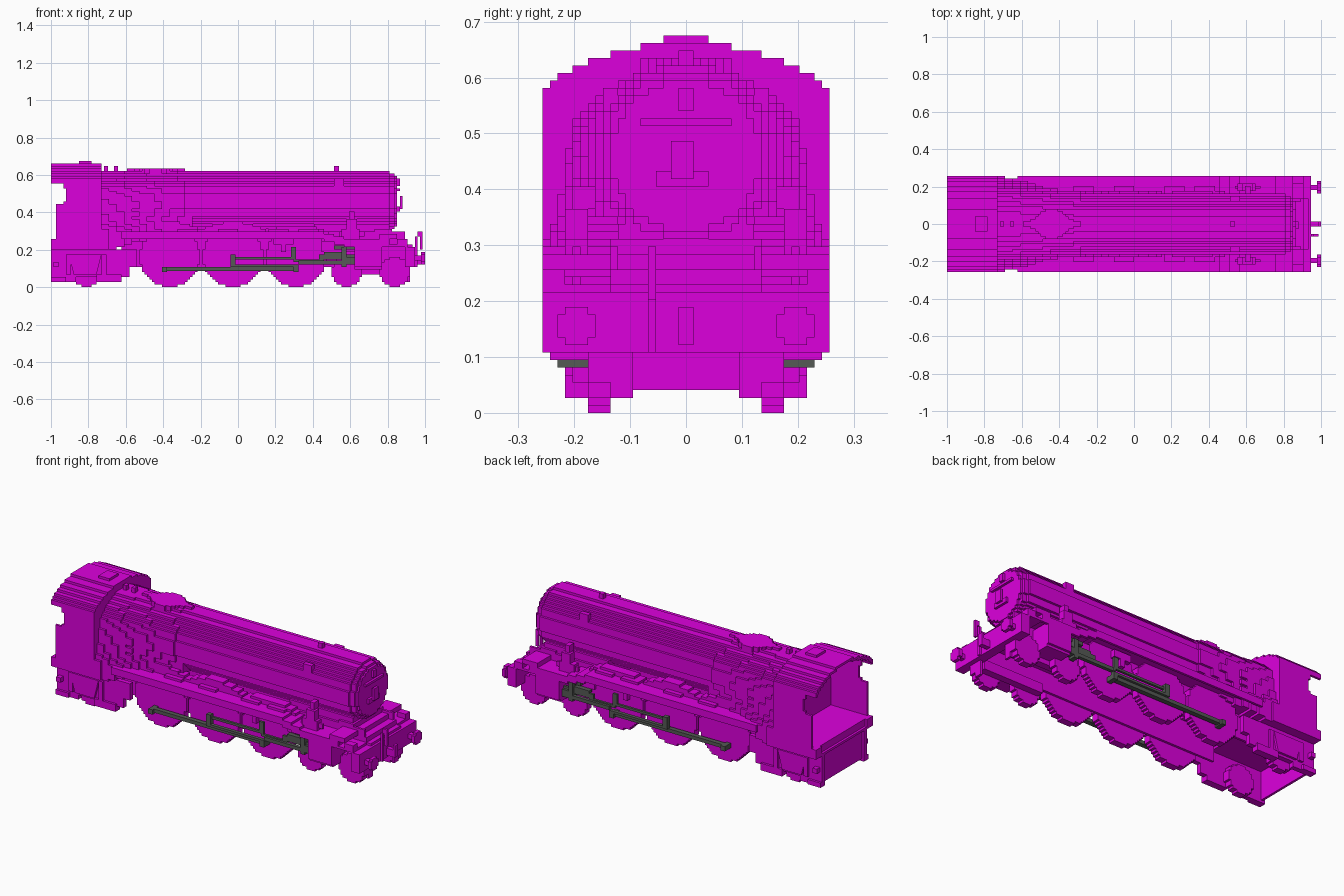
import bpy, bmesh, math

if "Cube" in bpy.data.objects:
    bpy.data.objects.remove(bpy.data.objects["Cube"], do_unlink=True)

CELL = 2 / 148          # everything is laid out on a grid of small cells
HALF = 74


def material(name, color):
    m = bpy.data.materials.new(name)
    m.use_nodes = True
    m.diffuse_color = color
    m.node_tree.nodes["Principled BSDF"].inputs["Base Color"].default_value = color
    return m


MAGENTA = material("magenta body", (0.72, 0.0, 0.72, 1))
GREY = material("grey metal", (0.09, 0.1, 0.09, 1))


def tidy(pts):
    return [p for i, p in enumerate(pts) if p != pts[i - 1]]


def stair(rows, base, centre=0):
    """Closed stepped outline from one half width per cell row."""
    side = [(h, base + i + k) for i, h in enumerate(rows) for k in (0, 1)]
    return tidy([(centre + h, z) for h, z in side] + [(centre - h, z) for h, z in reversed(side)])


def disc_rows(r):
    return [max(1, round(math.sqrt(r * r - (k + 0.5 - r) ** 2))) for k in range(2 * r)]


def box(x0, x1, y0, y1, z0, z1):
    return ("x", [(y0, z0), (y1, z0), (y1, z1), (y0, z1)], x0, x1)


def wheel(x, r):
    return ("y", stair(disc_rows(r), 0, x), 10, 13)


def part(name, mat, solids, mirror=False):
    """Extrude each outline along its axis and join them in one object."""
    bm = bmesh.new()
    for axis, pts, a, b in solids:
        place = {"x": lambda p, q, t: (t - HALF, p, q),
                 "y": lambda p, q, t: (p - HALF, t, q),
                 "z": lambda p, q, t: (p - HALF, q, t)}[axis]
        lo = [bm.verts.new([c * CELL for c in place(p, q, a)]) for p, q in pts]
        hi = [bm.verts.new([c * CELL for c in place(p, q, b)]) for p, q in pts]
        bm.faces.new(lo)
        bm.faces.new(hi)
        for i in range(len(pts)):
            bm.faces.new((lo[i - 1], lo[i], hi[i], hi[i - 1]))
    bmesh.ops.recalc_face_normals(bm, faces=bm.faces[:])
    me = bpy.data.meshes.new(name)
    bm.to_mesh(me)
    bm.free()
    me.materials.append(mat)
    ob = bpy.data.objects.new(name, me)
    bpy.context.collection.objects.link(ob)
    if mirror:
        mod = ob.modifiers.new("Mirror", "MIRROR")
        mod.use_axis = (False, True, False)
    return ob


# Boiler and smokebox with its stepped door
BOILER = disc_rows(12)
part("boiler", MAGENTA, [("x", stair(BOILER, 22), 56, 134)])
part("smokebox_door", MAGENTA, [
    ("x", stair(disc_rows(11), 23), 134, 136),
    ("x", stair(disc_rows(10), 24), 136, 137),
    box(137, 138, -6, 6, 38, 39), box(137, 138, -1, 1, 40, 43),
    box(137, 138, -4, 3, 30, 32), box(138, 139, -2, 1, 31, 36)])
part("smokebox_saddle", MAGENTA, [box(104, 134, -9, 9, 16, 25)])
part("smokebox_patch", MAGENTA, [box(112, 116, 9, 11, 38, 43)], True)
part("chimney", MAGENTA, [box(112, 114, -1, 1, 45, 48)])

# Wide firebox tapering into the boiler
CORNERS = [(16, 19), (22, 19), (26, 17), (32, 16), (38, 15), (41, 13), (43, 10), (45, 6), (46, 4)]


def firebox_half(z):
    for (z0, h0), (z1, h1) in zip(CORNERS, CORNERS[1:]):
        if z <= z1:
            return h0 + (h1 - h0) * (z - z0) / (z1 - z0)


def firebox_rows(t, base):
    rows = []
    for z in range(base, 46):
        inner = max(10, BOILER[z - 22]) if 22 <= z < 34 else (BOILER[z - 22] if z > 33 else 10)
        rows.append(round(max(inner, firebox_half(z + 0.5) * (1 - t) + inner * t)))
    return rows


# Each slice is a little narrower and starts a little higher than the one behind
part("firebox", MAGENTA, [
    ("x", stair(firebox_rows((x - 20) / 36, 15 + (x - 20) // 4), 15 + (x - 20) // 4), x, x + 3)
    for x in range(20, 56, 3)])
dome = [max(1, round(6 * math.sin(math.pi * (i + 0.5) / 23) ** 1.6)) for i in range(23)]
part("dome", MAGENTA, [("z", [(q, p) for p, q in stair(dome, 30)], 44, 47)])
part("safety_valves", MAGENTA, [box(x, x + 1.5, -1, 1, 45, 48) for x in (21, 25)])

# Cab: open back, arched roof, notched side walls
ROOF = [19, 19, 18, 17, 15, 13, 10, 6]
CEILING = [18, 17, 16, 14, 12, 9, 5]
roof_outline = stair(ROOF, 41) + stair(CEILING, 41)[::-1]
part("cab_roof", MAGENTA, [("x", tidy(roof_outline), 0, 20)])
part("roof_hatch", MAGENTA, [box(11, 16, -3, 3, 48, 50)])
part("cab_front_wall", MAGENTA, [("x", stair([19] * 26 + ROOF, 15), 19, 20)])
wall = [(20, 15), (20, 42), (3, 42), (3, 41), (5, 41), (5, 39), (6, 39), (6, 34),
        (5, 34), (5, 33), (2, 33), (2, 15)]
part("cab_side", MAGENTA, [("y", wall, 18, 19)], True)
part("cab_floor", MAGENTA, [box(0, 20, -19, 19, 15, 16), box(1, 20, -18, 18, 16, 19)])
part("rear_lip", MAGENTA, [box(0, 2, 15, 19, 16, 19)], True)
part("rear_panel", MAGENTA, [box(1, 2, -14, 14, 3, 15)])
part("rear_skirt", MAGENTA, [
    ("y", [(0, 2), (10, 2), (10, 4), (18, 4), (18, 2), (28, 2), (28, 4), (31, 4),
           (31, 8), (34, 8), (34, 15), (0, 15)], 13, 15),
    box(0, 6, 15, 16, 2, 4), box(18, 28, 15, 16, 2, 5), box(1, 3, 15, 17, 8, 10),
    box(6, 8, 15, 16, 5, 13), box(20, 22, 15, 16, 5, 13),
    ("y", [(9, 5), (18, 5), (20, 13), (7, 13)], 15, 16)], True)

# Running boards with hanging edges, frames and front platform
part("running_board", MAGENTA, [
    box(28, 108, 9, 19, 21, 22), box(108, 112, 9, 19, 20, 21),
    box(112, 116, 9, 19, 19, 20), box(116, 134, 9, 19, 18, 19),
    box(134, 141, 9, 19, 16, 17)], True)
part("valance", MAGENTA, [
    box(28, 108, 18, 19, 19, 21), box(108, 112, 18, 19, 18, 20),
    box(112, 116, 18, 19, 17, 19), box(116, 134, 18, 19, 16, 18)], True)
part("frame", MAGENTA, [box(28, 140, 9, 10, 8, 22)], True)
part("bogie_frame", MAGENTA, [box(112, 140, 7, 10, 5, 9)], True)
part("front_platform", MAGENTA, [
    box(x0, x1, -10, 10, 16, z)
    for x0, x1, z in [(128, 135, 23), (135, 138, 21), (138, 141, 19), (141, 143, 17)]])
part("front_step", MAGENTA, [box(130, 137, 10, 19, 19, 21), box(137, 141, 16, 19, 17, 19)], True)
part("buffer_beam", MAGENTA, [box(140, 144, -19, 19, 8, 16)])
part("buffer", MAGENTA, [
    box(144, 147, 13.5, 15.5, 10.5, 12.5),
    ("x", stair([1.5, 2.5, 2.5, 2.5, 1.5], 9, 14.5), 146.5, 148)], True)
part("coupling", MAGENTA, [box(144, 148, -1, 1, 9, 12), box(147, 148, -1, 1, 12, 14)])
part("brake_pipe", MAGENTA, [
    box(144, 145, -5, -4, 8, 20), box(145, 147, -5, -4, 20, 22),
    box(146, 147, -5, -4, 15, 20)])
part("guard_iron", MAGENTA, [box(141, 142, 7, 10, 2, 8)], True)
part("lamp_stand", MAGENTA, [
    box(115, 122, 13, 16, 18, 23), box(117, 121, 13, 16, 23, 27),
    box(118, 120, 12, 15, 27, 30), box(114, 124, 14, 15, 20, 22)], True)

# Wheels and splashers
DRIVERS = (47, 72, 97)
part("driving_wheels", MAGENTA, [wheel(x, 12) for x in DRIVERS], True)
part("small_wheels", MAGENTA, [wheel(x, 6) for x in (14, 117, 136)], True)
part("splashers", MAGENTA, [("y", stair([14, 13, 11, 8, 4], 21, x), 9, 13) for x in DRIVERS[:2]]
     + [("y", stair([13, 11, 8], 21, DRIVERS[2]), 9, 13)], True)
part("board_boxes", MAGENTA, [box(x, x + 8, 13, 15, 21, 23) for x in (50, 66, 86, 98)], True)

# Cylinders and motion
part("cylinder", MAGENTA, [
    ("x", stair([4] + [5] * 8 + [4], 7, 14), 120, 131),
    box(107, 120, 10, 14, 14, 18)], True)
part("link_bracket", MAGENTA, [box(88, 96, 13, 15, 17, 20), box(91, 93, 13, 15, 14, 17)], True)
part("coupling_rod", GREY, [box(44, 98, 14, 16, 6.5, 8)]
     + [box(x - 1, x + 1, 13, 17, 6, 8) for x in (45, 97)], True)
part("connecting_rod", GREY, [box(72, 98, 15.5, 17, 8, 9), box(98, 116, 15.5, 17, 9, 10.5)], True)
part("valve_gear", GREY, [
    box(71, 73, 15, 17, 8, 13), box(73, 96, 15, 16, 11, 12), box(95, 97, 15, 16, 11, 16),
    box(106, 120, 15, 16, 11, 13), box(96, 108, 15, 16, 10, 11)], True)
part("crosshead", GREY, [
    box(115, 117, 14, 17, 8, 16), box(112, 120, 14, 16, 15, 16.5),
    box(117, 120, 14, 17, 9, 12), box(108, 115, 14, 16, 13, 14)], True)
